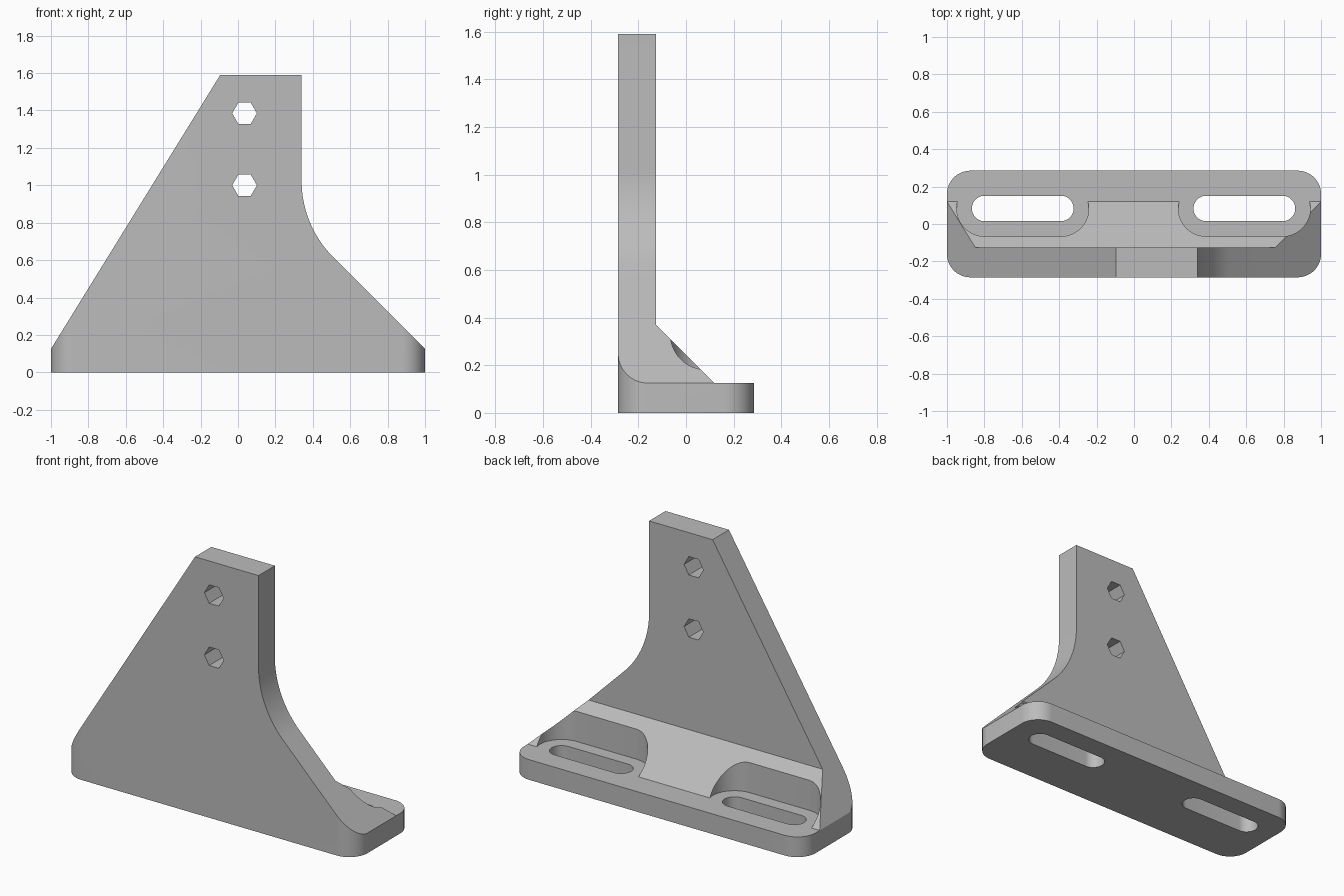
import bpy, bmesh, math
from mathutils import Vector

if "Cube" in bpy.data.objects:
    bpy.data.objects.remove(bpy.data.objects["Cube"], do_unlink=True)

PLATE_TOP = 0.125
HALF_DEPTH = 0.285

grey = bpy.data.materials.new("plain grey")
grey.use_nodes = True
colour = (0.5, 0.5, 0.5, 1)
grey.diffuse_color = colour
grey.node_tree.nodes["Principled BSDF"].inputs["Base Color"].default_value = colour


def prism(name, outline, axis, low, high):
    """Extrude a 2D outline along one axis."""
    place = {"x": lambda a, b, c: (c, a, b),
             "y": lambda a, b, c: (a, c, b),
             "z": lambda a, b, c: (a, b, c)}[axis]
    bm = bmesh.new()
    face = bm.faces.new([bm.verts.new(place(a, b, low)) for a, b in outline])
    grown = bmesh.ops.extrude_face_region(bm, geom=[face])["geom"]
    shift = Vector(place(0, 0, high - low))
    bmesh.ops.translate(bm, vec=shift, verts=[v for v in grown if isinstance(v, bmesh.types.BMVert)])
    bmesh.ops.recalc_face_normals(bm, faces=bm.faces)
    mesh = bpy.data.meshes.new(name)
    bm.to_mesh(mesh)
    bm.free()
    mesh.materials.append(grey)
    obj = bpy.data.objects.new(name, mesh)
    bpy.context.collection.objects.link(obj)
    return obj


def arc(cx, cy, radius, start, end, steps):
    angles = [math.radians(start + (end - start) * i / steps) for i in range(steps + 1)]
    return [(cx + radius * math.cos(t), cy + radius * math.sin(t)) for t in angles]


def slot_outline(x, y, half_run, radius):
    return arc(x + half_run, y, radius, -90, 90, 24) + arc(x - half_run, y, radius, 90, 270, 24)


def combine(target, tool, operation):
    mod = target.modifiers.new(operation, "BOOLEAN")
    mod.operation, mod.solver, mod.object = operation, "EXACT", tool
    bpy.context.view_layer.objects.active = target
    bpy.ops.object.modifier_apply(modifier=mod.name)
    bpy.data.objects.remove(tool, do_unlink=True)


# Front silhouette: sloped left edge, curved flare on the other
front = [(-1.2, 0), (-1.2, PLATE_TOP), (-1, PLATE_TOP), (-0.095, 1.59), (0.34, 1.59)]
front += arc(0.92, 1.025, 0.58, 180, 225, 24)
front += [(1, PLATE_TOP), (1.2, PLATE_TOP), (1.2, 0)]
bracket = prism("mounting_bracket", front, "y", -0.5, 0.5)

# Side silhouette: upright plate, slanted gusset and flat base
side = [(-0.5, -0.1), (-0.5, 1.8), (-0.125, 1.8), (-0.125, 0.37),
        (0.12, PLATE_TOP), (0.5, PLATE_TOP), (0.5, -0.1)]
combine(bracket, prism("side_shape", side, "x", -1.5, 1.5), "INTERSECT")

# Footprint with rounded corners
r = 0.125
footprint = []
for sx, sy, start in ((1, 1, 0), (-1, 1, 90), (-1, -1, 180), (1, -1, 270)):
    footprint += arc(sx * (1 - r), sy * (HALF_DEPTH - r), r, start, start + 90, 16)
combine(bracket, prism("footprint_shape", footprint, "z", -0.2, 2), "INTERSECT")

# Mounting slots, each with a washer clearance pocket in the gusset
for x in (-0.595, 0.59):
    pocket = slot_outline(x, 0.083, 0.204, 0.149)
    combine(bracket, prism("pocket_cutter", pocket, "z", PLATE_TOP, 0.6), "DIFFERENCE")
    slot = slot_outline(x, 0.083, 0.204, 0.068)
    combine(bracket, prism("slot_cutter", slot, "z", -0.2, 0.6), "DIFFERENCE")

# Hexagonal holes through the upright
for z in (1.0, 1.385):
    hexagon = arc(0.035, z, 0.066, 0, 300, 5)
    combine(bracket, prism("hex_cutter", hexagon, "y", -0.6, 0.2), "DIFFERENCE")

bpy.ops.object.select_all(action="DESELECT")
bracket.select_set(True)
bpy.context.view_layer.objects.active = bracket
bpy.ops.object.shade_smooth_by_angle(angle=math.radians(25))
